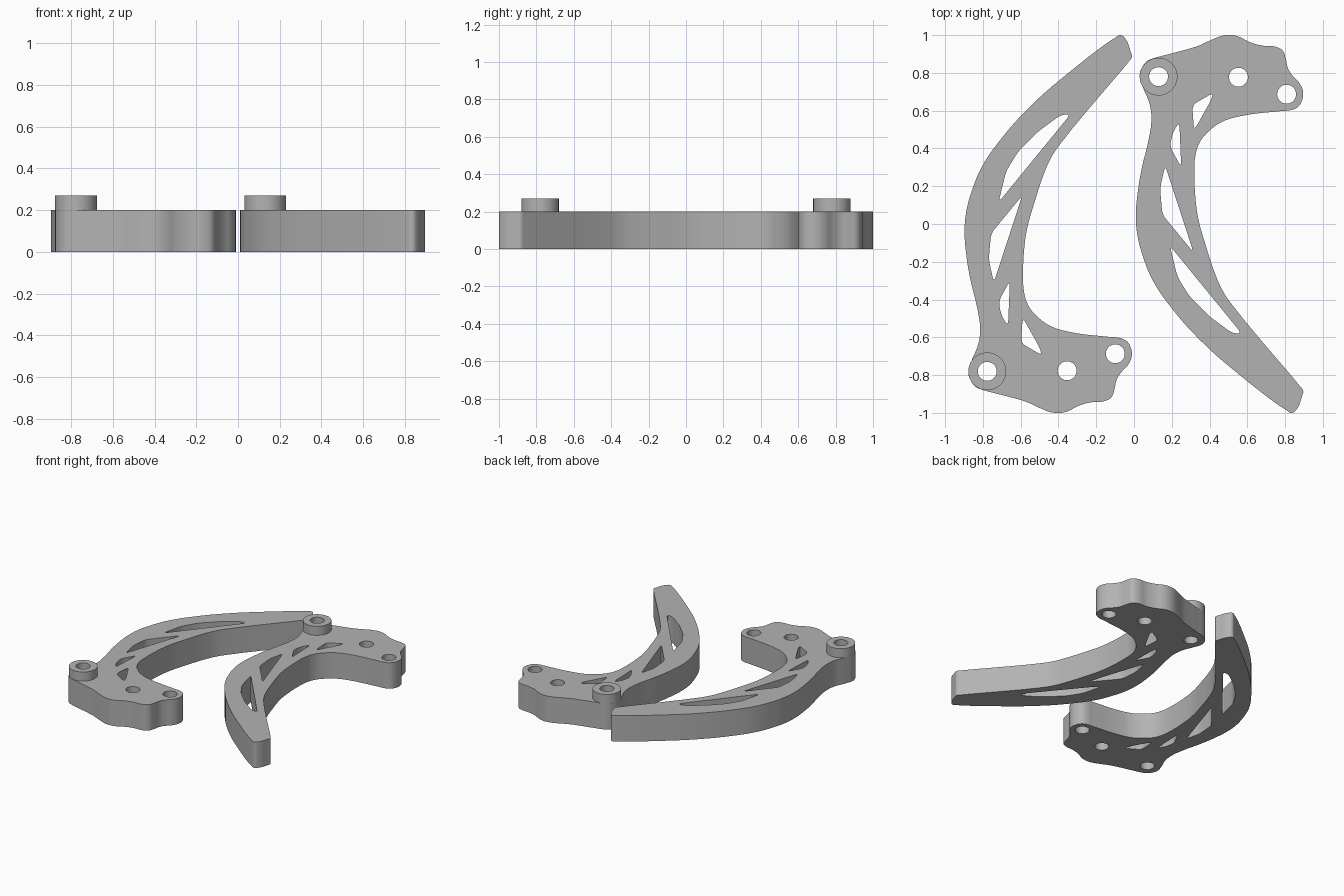
import bpy, math
from mathutils import Vector

if "Cube" in bpy.data.objects:
    bpy.data.objects.remove(bpy.data.objects["Cube"])

THICK, BOSS_TOP = 0.20, 0.27
BOSS = (0.13, 0.78)
HOLES = [BOSS, (0.553, 0.777), (0.808, 0.687)]

# Outer profile of one bracket, clockwise from the boss
OUTLINE = [
    (0.105, 0.878), (0.16, 0.893), (0.30, 0.93), (0.345, 0.945), (0.41, 0.975), (0.47, 0.997),
    (0.52, 1.0), (0.56, 0.99), (0.61, 0.964), (0.675, 0.945), (0.75, 0.938), (0.787, 0.918),
    (0.803, 0.877), (0.815, 0.825), (0.84, 0.785), (0.877, 0.744), (0.895, 0.70),
    (0.89, 0.655), (0.868, 0.62), (0.83, 0.603), (0.78, 0.598), (0.56, 0.57), (0.465, 0.54),
    (0.395, 0.49), (0.347, 0.43), (0.325, 0.36), (0.32, 0.28), (0.326, 0.13), (0.34, 0.03),
    (0.385, -0.13), (0.43, -0.265), (0.465, -0.345), (0.51, -0.415), (0.88, -0.86),
    (0.896, -0.885), (0.89, -0.91), (0.862, -0.98), (0.837, -1.0), (0.805, -0.985),
    (0.56, -0.80), (0.35, -0.615), (0.195, -0.44), (0.10, -0.30), (0.05, -0.18),
    (0.018, -0.06), (0.01, 0.05), (0.02, 0.17), (0.04, 0.29), (0.078, 0.45), (0.092, 0.55),
    (0.084, 0.63), (0.045, 0.73), (0.03, 0.785), (0.043, 0.83), (0.068, 0.861)]

# Lightening slots: corner points, rounded later
SLOTS = [
    [(0.425, 0.695), (0.40, 0.60), (0.315, 0.50), (0.308, 0.63)],
    [(0.24, 0.54), (0.25, 0.30), (0.19, 0.41), (0.205, 0.485)],
    [(0.165, 0.31), (0.315, -0.15), (0.15, 0.05), (0.138, 0.19)],
    [(0.19, -0.115), (0.57, -0.58), (0.52, -0.578), (0.40, -0.49), (0.295, -0.385),
     (0.23, -0.28)],
]
SLOTS[0] = [(0.42, 0.695), (0.405, 0.65), (0.318, 0.495), (0.308, 0.63)]


def rounded(pts, r=0.03, steps=6):
    """Round every corner of a polygon with a quadratic arc."""
    out = []
    for i, p in enumerate(pts):
        p = Vector(p)
        a, b = Vector(pts[i - 1]) - p, Vector(pts[(i + 1) % len(pts)]) - p
        a = p + a.normalized() * min(r, a.length * 0.45)
        b = p + b.normalized() * min(r, b.length * 0.45)
        for k in range(steps + 1):
            t = k / steps
            out.append(a * (1 - t) ** 2 + p * 2 * t * (1 - t) + b * t * t)
    return out


def circle(c, r, n=40):
    return [(c[0] + r * math.cos(math.tau * i / n), c[1] + r * math.sin(math.tau * i / n))
            for i in range(n)]


def plate(name, smooth_loops, poly_loops, z0, z1, place, mat):
    """Extrude filled 2D loops; inner loops become through holes."""
    cu = bpy.data.curves.new(name, 'CURVE')
    cu.dimensions, cu.fill_mode = '2D', 'BOTH'
    cu.extrude, cu.resolution_u = (z1 - z0) / 2, 5
    for loop in smooth_loops:
        s = cu.splines.new('BEZIER')
        s.bezier_points.add(len(loop) - 1)
        for bp, p in zip(s.bezier_points, loop):
            bp.co = (*place(p), 0)
            bp.handle_left_type = bp.handle_right_type = 'AUTO'
        s.use_cyclic_u = True
    for loop in poly_loops:
        s = cu.splines.new('POLY')
        s.points.add(len(loop) - 1)
        for sp, p in zip(s.points, loop):
            sp.co = (*place(p), 0, 1)
        s.use_cyclic_u = True
    ob = bpy.data.objects.new(name, cu)
    ob.location.z = (z0 + z1) / 2
    bpy.context.collection.objects.link(ob)
    bpy.ops.object.select_all(action='DESELECT')
    bpy.context.view_layer.objects.active = ob
    ob.select_set(True)
    bpy.ops.object.convert(target='MESH')
    ob = bpy.context.object
    ob.name = name
    # Weld caps to walls
    bpy.ops.object.mode_set(mode='EDIT')
    bpy.ops.mesh.select_all(action='SELECT')
    bpy.ops.mesh.remove_doubles(threshold=0.0002)
    bpy.ops.mesh.normals_make_consistent(inside=False)
    bpy.ops.object.mode_set(mode='OBJECT')
    bpy.ops.object.shade_smooth_by_angle(angle=math.radians(30))
    ob.data.materials.clear()
    ob.data.materials.append(mat)


grey = bpy.data.materials.new("plain grey")
grey.diffuse_color = (0.45, 0.45, 0.45, 1)
grey.use_nodes = True
grey.node_tree.nodes["Principled BSDF"].inputs["Base Color"].default_value = grey.diffuse_color

# Right bracket, and left bracket flipped front to back
for side, place in (("right", lambda p: (p[0], p[1])),
                    ("left", lambda p: (p[0] - 0.907, -p[1]))):
    inner = [rounded(s) for s in SLOTS] + [circle(h, 0.05) for h in HOLES]
    plate(side + "_bracket", [OUTLINE], inner, 0, THICK, place, grey)
    # Raised pivot boss
    plate(side + "_boss", [], [circle(BOSS, 0.1, 56), circle(BOSS, 0.05)],
          THICK, BOSS_TOP, place, grey)
